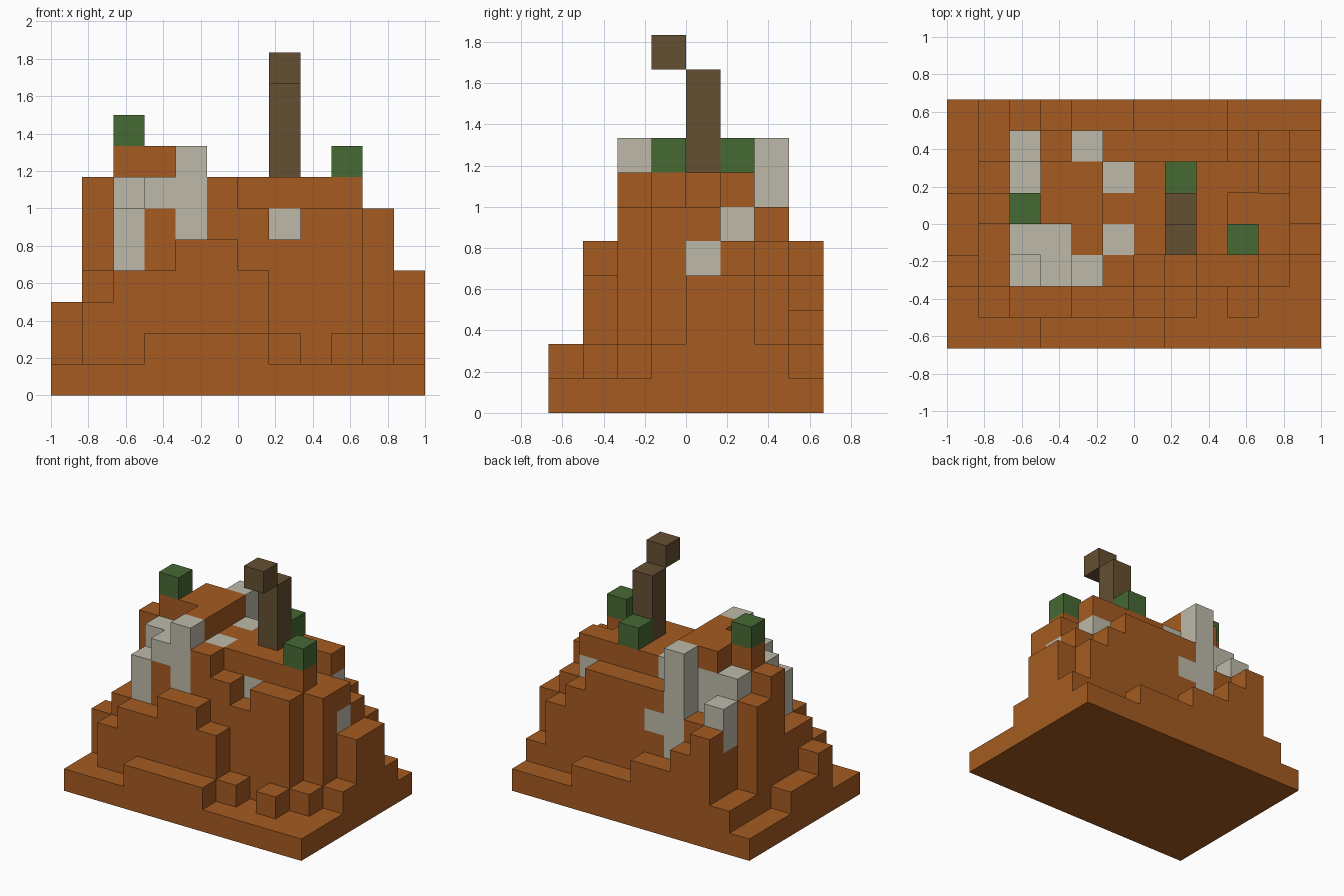
import bpy, bmesh
from mathutils import Vector

old = bpy.data.objects.get("Cube")
if old:
    bpy.data.objects.remove(old, do_unlink=True)

UNIT = 1 / 6


def make_material(name, colour):
    mat = bpy.data.materials.new(name)
    mat.use_nodes = True
    mat.diffuse_color = (*colour, 1)
    mat.node_tree.nodes["Principled BSDF"].inputs["Base Color"].default_value = (*colour, 1)
    return mat


clay = make_material("orange clay", (0.376, 0.105, 0.015))
stone = make_material("pale stone", (0.515, 0.491, 0.402))
leaf = make_material("leaf green", (0.061, 0.141, 0.034))
bark = make_material("bark brown", (0.130, 0.080, 0.032))

AXES = [Vector(a) for a in ((1, 0, 0), (0, 1, 0), (0, 0, 1))]


def build_blocks(name, cells, materials):
    """Skin a dictionary of block position -> material index with outer faces."""
    bm = bmesh.new()
    corners = {}

    def corner(point):
        key = tuple(round(c) for c in point)
        if key not in corners:
            x, y, z = key
            corners[key] = bm.verts.new(((x - 6) * UNIT, (y - 4) * UNIT, z * UNIT))
        return corners[key]

    for cell, index in cells.items():
        base = Vector(cell)
        for n in range(3):
            normal, u, v = AXES[n], AXES[(n + 1) % 3], AXES[(n + 2) % 3]
            for side in (0, 1):
                beside = base + normal * (1 if side else -1)
                if tuple(round(c) for c in beside) in cells:
                    continue
                start = base + normal * side
                loop = [start, start + u, start + u + v, start + v]
                if not side:
                    loop.reverse()
                face = bm.faces.new([corner(p) for p in loop])
                face.material_index = index
    mesh = bpy.data.meshes.new(name)
    bm.to_mesh(mesh)
    bm.free()
    for mat in materials:
        mesh.materials.append(mat)
    obj = bpy.data.objects.new(name, mesh)
    bpy.context.collection.objects.link(obj)
    return obj


# Terraced hill: column heights in blocks, rows from front to back
terraces = [
    "111222211111",
    "134455421211",
    "346787656621",
    "247787777762",
    "278887777664",
    "167887777754",
    "126586666542",
    "125433222111",
]
hill = {}
for row, heights in enumerate(terraces):
    for column, height in enumerate(heights):
        for level in range(int(height)):
            hill[column, row, level] = 0

# Stone outcrops: column, row, lowest level, top level
outcrops = [
    (2, 2, 4, 5), (2, 3, 6, 6), (3, 2, 6, 6), (3, 3, 6, 6), (4, 2, 5, 7),
    (5, 3, 6, 6), (5, 5, 6, 6), (7, 3, 5, 5), (9, 5, 5, 5), (10, 4, 4, 4),
    (2, 6, 4, 5), (2, 5, 6, 6), (3, 5, 5, 6), (4, 6, 3, 7), (5, 6, 4, 4),
]
for column, row, low, high in outcrops:
    for level in range(low, high + 1):
        hill[column, row, level] = 1
build_blocks("terraced_hill", hill, [clay, stone])

# Dead tree with an offset top block
build_blocks("tree_trunk", {(7, 4, level): 0 for level in range(7, 10)}, [bark])
build_blocks("tree_top", {(7, 3, 10): 0}, [bark])

# Shrubs
for name, cell in (("left_shrub", (9, 3, 7)),
                   ("back_shrub", (7, 5, 7)),
                   ("right_shrub", (2, 4, 8))):
    build_blocks(name, {cell: 0}, [leaf])
